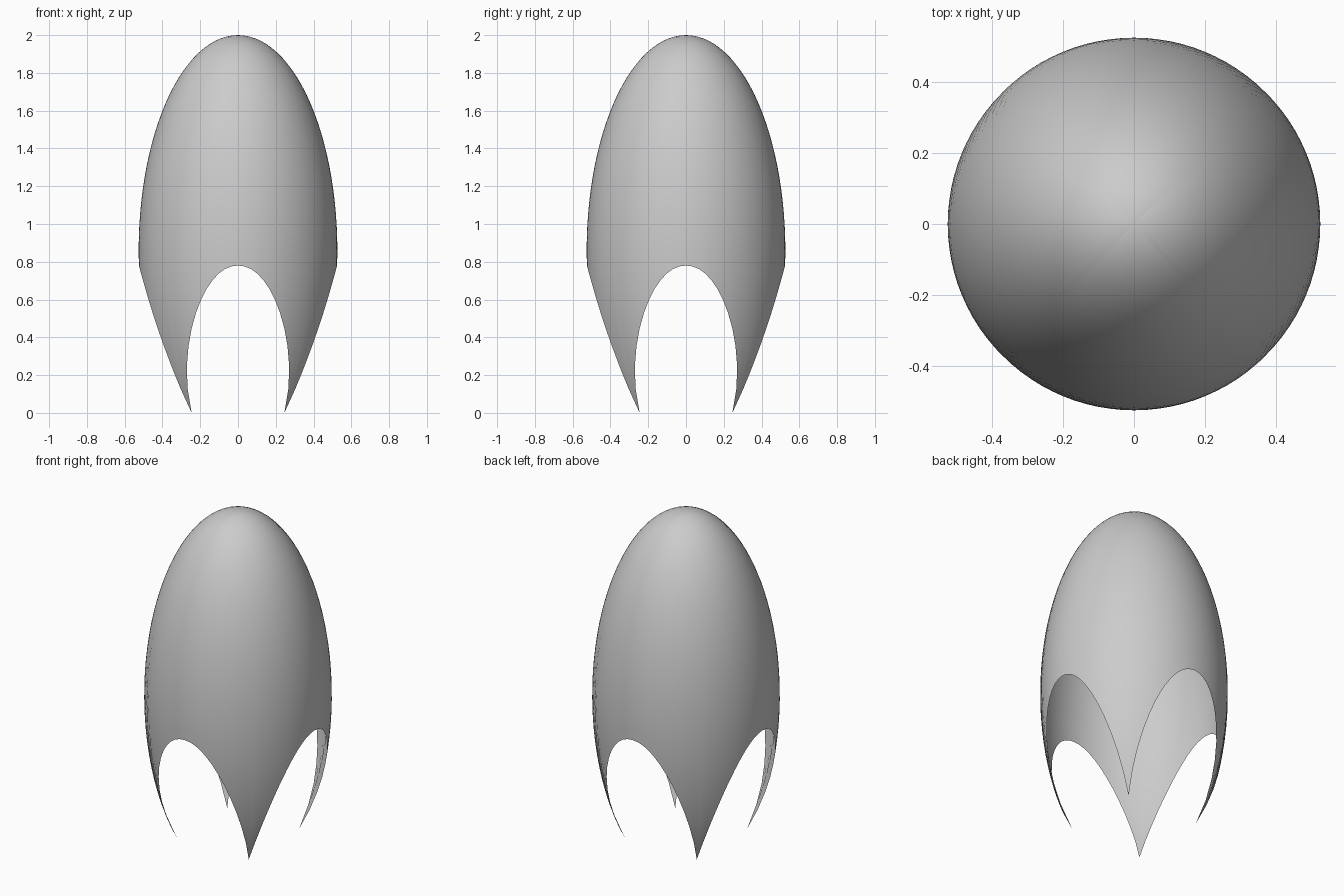
import bpy, bmesh, math

if "Cube" in bpy.data.objects:
    bpy.data.objects.remove(bpy.data.objects["Cube"])

SEGS, RINGS = 96, 28          # columns around, rows from hem to crown
RADIUS, MID, HALF = 0.526, 0.858, 1.142   # ellipsoid profile
ARCH = 0.78                   # height of the arch crowns


def hem_height(angle):
    """Scalloped lower edge: four arches meeting in four points."""
    quarter = math.pi / 2
    a = abs((angle + quarter / 2) % quarter - quarter / 2)
    return ARCH * (1 - (a / (math.pi / 4)) ** 2.1)


def shell_point(angle, lat):
    r = RADIUS * math.cos(lat)
    return (r * math.cos(angle), r * math.sin(angle), MID + HALF * math.sin(lat))


# Thin egg-shaped shell standing on four points
bm = bmesh.new()
columns = []
for i in range(SEGS):
    angle = 2 * math.pi * i / SEGS
    low = math.asin((hem_height(angle) - MID) / HALF)
    columns.append([bm.verts.new(shell_point(angle, low + (math.pi / 2 - low) * j / RINGS))
                    for j in range(RINGS)])
crown = bm.verts.new((0, 0, MID + HALF))

for i, col in enumerate(columns):
    nxt = columns[(i + 1) % SEGS]
    for j in range(RINGS - 1):
        bm.faces.new((col[j], nxt[j], nxt[j + 1], col[j + 1]))
    bm.faces.new((col[-1], nxt[-1], crown))

for face in bm.faces:
    face.smooth = True
mesh = bpy.data.meshes.new("arched_shell")
bm.to_mesh(mesh)
bm.free()
bpy.context.collection.objects.link(bpy.data.objects.new("arched_shell", mesh))
